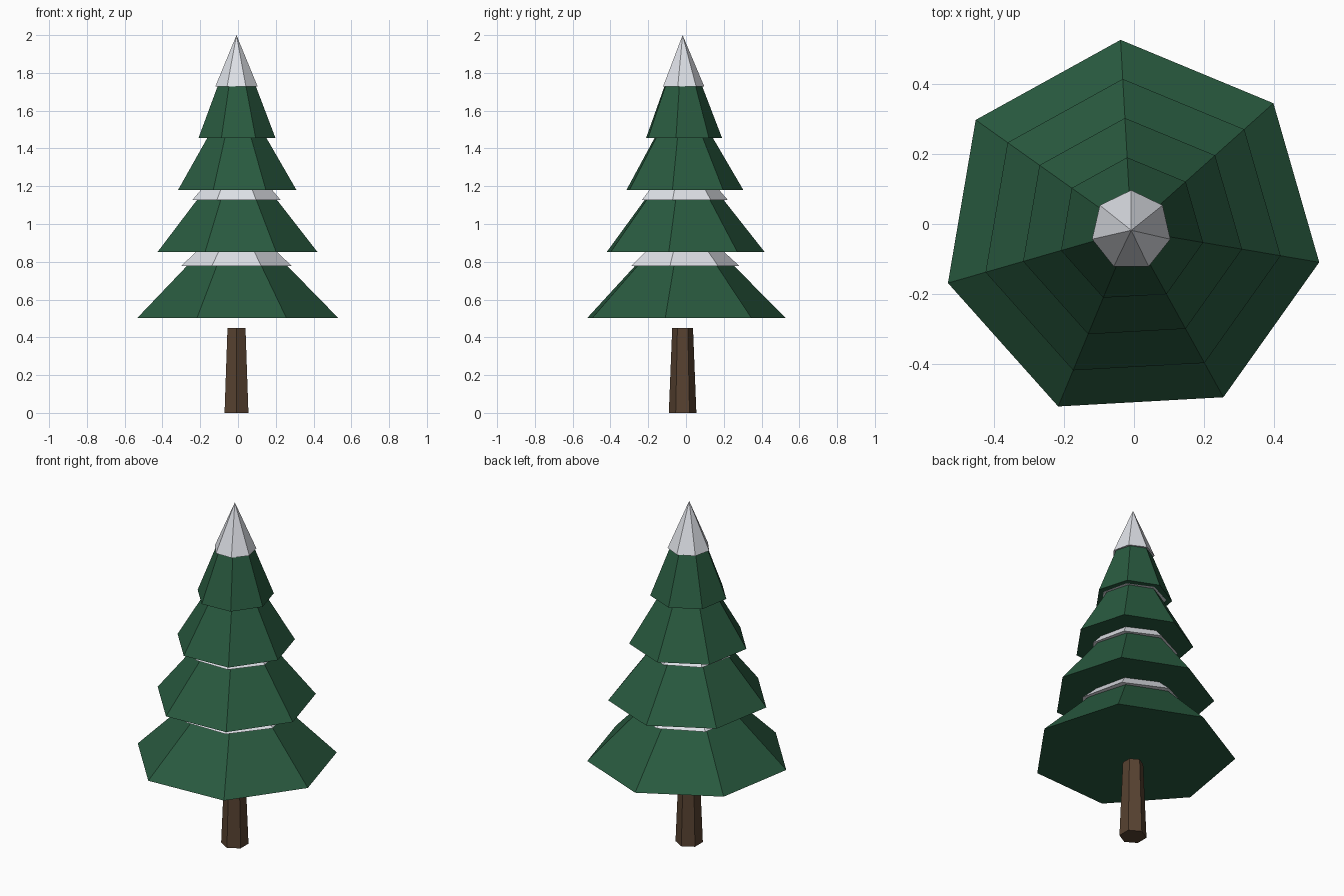
import bpy
import math

if "Cube" in bpy.data.objects:
    bpy.data.objects.remove(bpy.data.objects["Cube"])

CX, CY = -0.008, -0.018   # trunk axis


def material(name, rgb):
    m = bpy.data.materials.new(name)
    m.diffuse_color = (*rgb, 1.0)
    m.use_nodes = True
    m.node_tree.nodes["Principled BSDF"].inputs["Base Color"].default_value = m.diffuse_color
    return m


GREEN = material("pine green", (0.022, 0.102, 0.050))
SNOW = material("snow white", (0.78, 0.80, 0.85))
BARK = material("bark brown", (0.095, 0.054, 0.030))


def cone(name, sides, r_bottom, r_top, z, height, turn, mat):
    """Flat-shaded cone with its base at z and one corner towards +y, turned in degrees."""
    bpy.ops.mesh.primitive_cone_add(
        vertices=sides, radius1=r_bottom, radius2=r_top, depth=height,
        location=(CX, CY, z + height / 2), rotation=(0, 0, math.radians(turn)))
    ob = bpy.context.object
    ob.name = name
    ob.data.materials.append(mat)
    return ob


# Tapered six-sided trunk
cone("trunk", 6, 0.073, 0.055, 0.0, 0.45, 0, BARK)

# Branch tiers, each with a snow cap over its upper half: (base z, radius, height)
tiers = [(0.503, 0.546, 0.55), (0.853, 0.434, 0.55),
         (1.180, 0.322, 0.55), (1.456, 0.209, 0.543)]
for i, (z, r, h) in enumerate(tiers, 1):
    cone(f"branches_{i}", 7, r, 0, z, h, 3.2, GREEN)
    cone(f"snow_{i}", 7, r * 0.55, 0, z + h / 2, h / 2 + 0.001, 0, SNOW)
